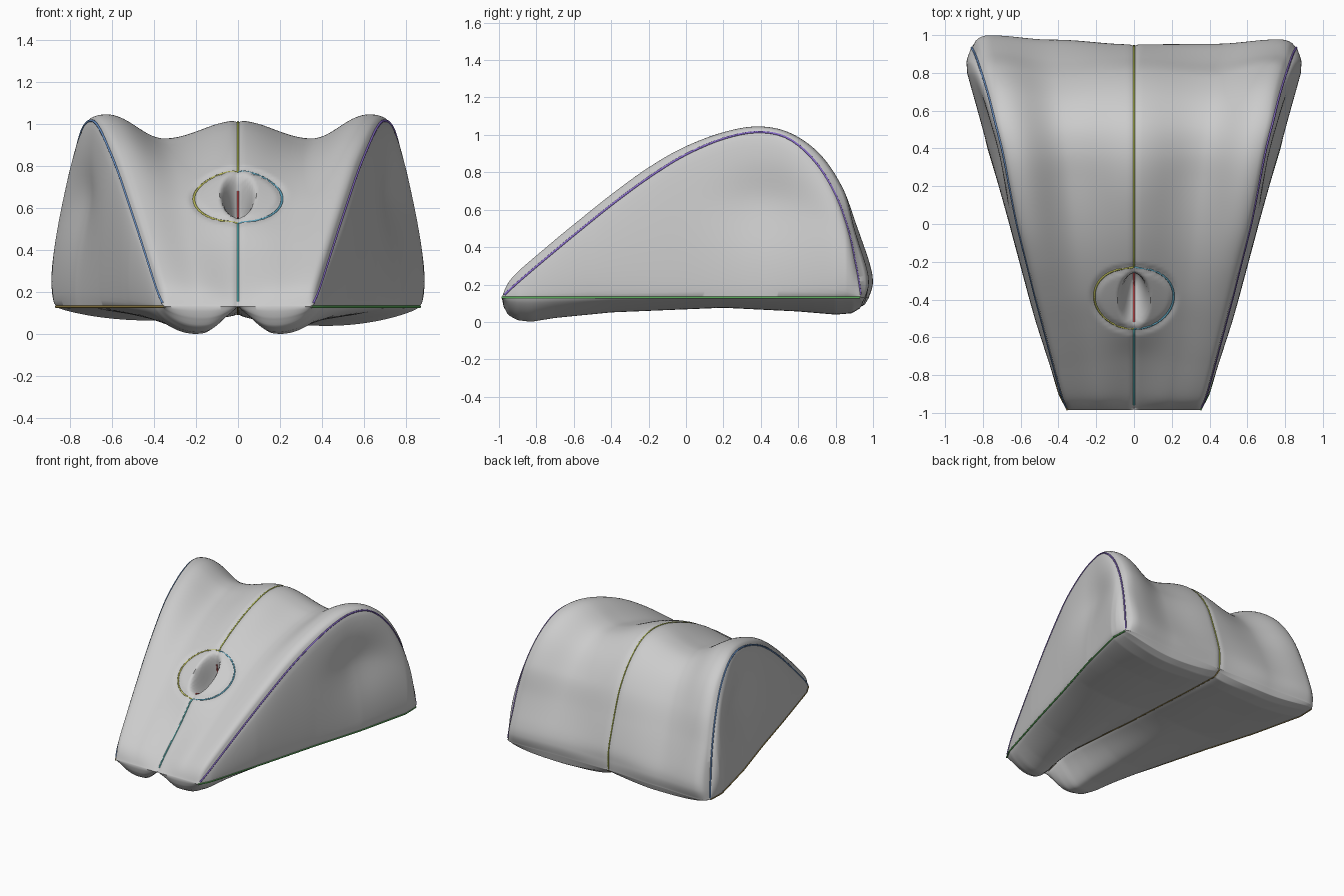
import bpy, bmesh, math
from mathutils import Vector

if "Cube" in bpy.data.objects:
    bpy.data.objects.remove(bpy.data.objects["Cube"])

# Rows along the upper panel, front to back:
# half width, y, z, edge puff, centre puff, valley puff
ROWS = [
    (.35, -.985, .13, 0, 0, 0), (.385, -.90, .21, .04, .01, .03),
    (.44, -.70, .38, .045, .015, .025), (.485, -.53, .52, .045, .037, .02),
    (.53, -.36, .655, .045, .037, .01), (.575, -.18, .785, .045, .03, -.015),
    (.62, 0, .895, .04, .015, -.05), (.66, .2, .98, .033, .005, -.08),
    (.695, .38, 1.015, .03, 0, -.085), (.735, .54, .985, .03, 0, -.075),
    (.77, .68, .87, .045, .01, -.045), (.803, .79, .70, .05, .02, -.02),
    (.828, .865, .5, .05, .02, .005), (.845, .908, .3, .075, .035, .045),
    (.855, .926, .2, .074, .025, .05), (.86, .935, .13, .045, .01, .03)]
BACK = ROWS[-1][1]
BASE_WIDTH = [(-.985, .35), (-.9, .395), (-.4, .54), (0, .65), (.4, .77), (.8, .865), (BACK, .86)]
BOTTOM_PUFF = [(-.985, 0), (-.975, .05), (-.95, .095), (-.9, .122), (-.83, .131), (-.7, .11),
               (-.4, .08), (.2, .055), (.6, .075), (.8, .092), (.88, .085), (.92, .06), (BACK, 0)]
BOTTOM_CENTRE = [(-.985, 0), (-.93, -.01), (-.8, -.055), (-.6, -.05), (0, -.005), (.6, .025),
                 (.88, .035), (BACK, 0)]
NS, NU, NV = 150, 96, 24
BASE_Z = .13
HOLE_Y = -.38


def row(s):
    """Catmull-Rom sample of the rows, s in 0..1"""
    n = len(ROWS) - 1
    i = min(int(s * n), n - 1)
    t = s * n - i
    p = [ROWS[max(0, min(n, i + k))] for k in (-1, 0, 1, 2)]
    return [.5 * (2 * b + (c - a) * t + (2 * a - 5 * b + 4 * c - d) * t * t
                  + (3 * b - a - 3 * c + d) * t ** 3) for a, b, c, d in zip(*p)]


def lookup(table, y):
    for (y0, a), (y1, b) in zip(table, table[1:]):
        if y <= y1:
            t = max(0, (y - y0) / (y1 - y0))
            return a + (b - a) * t
    return table[-1][1]


def smooth(t):
    t = max(0, min(1, t))
    return t * t * (3 - 2 * t)


def top(s, u):
    """Upper panel: quilted across its width, with the sunken opening"""
    w, y, z, edge, centre, valley = row(s)
    a, b = row(max(0, s - .004)), row(min(1, s + .004))
    tangent = Vector((0, b[1] - a[1], b[2] - a[2])).normalized()
    normal = Vector((0, -tangent.z, tangent.y))
    k = abs(u)
    if u > 0:  # the right side is a little flatter at the back
        flat = .022 * smooth((y - .8) / .1)
        edge, valley = edge - flat, valley - flat
    if k < .5:
        d = valley + (centre - valley) * (1 + math.cos(2 * math.pi * k)) / 2
    elif k < .9:
        d = valley + (edge - valley) * (1 - math.cos(math.pi * (k - .5) / .4)) / 2
    else:
        d = edge * math.sqrt(max(0, 1 - ((k - .9) / .1) ** 2))
    x = w * u
    if 0 < s < 1:
        d -= .008 * math.exp(-(x / .015) ** 2)
    ring = math.hypot(x / .21, (y - HOLE_Y) / .16)
    if z > .2 and y < .2:
        d -= .012 * math.exp(-((ring - 1) / .08) ** 2)
        slit = math.hypot(x / .09, (y - HOLE_Y) / .15)
        d -= .2 * smooth((1.0 - slit) / .85)
    return Vector((x, y, z)) + normal * d


def side(s, v, sign):
    """Side panel from base seam (v=0) to upper seam (v=1)"""
    w, y, z = row(s)[:3]
    base = lookup(BASE_WIDTH, y)
    pz = BASE_Z + (z - BASE_Z) * v
    height = min(1, max(0, z - BASE_Z) / .4)
    puff = (.022 + .018 * smooth((y - .3) / .5)) * height * (4 * v * (1 - v)) ** .6
    dent = .045 * math.exp(-((y - .45) / .26) ** 2 - ((pz - .66) / .24) ** 2) * smooth((1 - v) / .45)
    return Vector((sign * (base + (w - base) * v + puff - dent), y, pz))


def bottom(s, u):
    """Underside with a lobe either side of the centre seam"""
    if s == 1:
        return top(1, u)
    y = row(s)[1]
    inner = smooth(abs(u) / .4)
    lobe = .8 * abs(math.sin(math.pi * u)) ** .7 + .2 * (1 - u ** 4) * inner
    if u < 0:  # left lobe is shallower towards the back
        lobe *= 1 - .28 * smooth((y + .5) / .8)
    drop = lookup(BOTTOM_PUFF, y) * lobe + lookup(BOTTOM_CENTRE, y) * (1 - inner)
    back = (top(1, u).y - BACK) * smooth((y - .8) / (BACK - .8))
    return Vector((lookup(BASE_WIDTH, y) * u, y + back, BASE_Z - drop))


def add_grid(bm, fn, params):
    grid = [[bm.verts.new(fn(i / NS, p)) for p in params] for i in range(NS + 1)]
    for r0, r1 in zip(grid, grid[1:]):
        for j in range(len(params) - 1):
            bm.faces.new((r0[j], r0[j + 1], r1[j + 1], r1[j]))


# Cushion body
bm = bmesh.new()
across = [2 * j / NU - 1 for j in range(NU + 1)]
upward = [j / NV for j in range(NV + 1)]
add_grid(bm, top, across)
add_grid(bm, bottom, across)
for sg in (-1, 1):
    add_grid(bm, lambda s, v, sg=sg: side(s, v, sg), upward)
bmesh.ops.remove_doubles(bm, verts=bm.verts, dist=.0008)
bmesh.ops.recalc_face_normals(bm, faces=bm.faces)
mesh = bpy.data.meshes.new("cushion_body")
bm.to_mesh(mesh)
bm.free()
body = bpy.data.objects.new("cushion_body", mesh)
bpy.context.collection.objects.link(body)
bpy.context.view_layer.objects.active = body
body.select_set(True)
bpy.ops.object.shade_smooth_by_angle(angle=math.radians(50))


# Coloured seam threads
def seam(name, points, color):
    cu = bpy.data.curves.new(name, 'CURVE')
    cu.dimensions = '3D'
    cu.bevel_depth = .006
    cu.bevel_resolution = 1
    sp = cu.splines.new('POLY')
    sp.points.add(len(points) - 1)
    for p, co in zip(sp.points, points):
        p.co = (*co, 1)
    mat = bpy.data.materials.new(name)
    mat.diffuse_color = (*color, 1)
    mat.use_nodes = True
    mat.node_tree.nodes["Principled BSDF"].inputs["Base Color"].default_value = mat.diffuse_color
    cu.materials.append(mat)
    bpy.context.collection.objects.link(bpy.data.objects.new(name, cu))


def s_at(y):
    lo, hi = 0, 1
    for _ in range(30):
        mid = (lo + hi) / 2
        lo, hi = (mid, hi) if row(mid)[1] < y else (lo, mid)
    return lo


def span(a, b, n=60):
    return [a + (b - a) * i / n for i in range(n + 1)]


def ring_point(a):
    s = s_at(HOLE_Y + .16 * math.sin(a))
    return top(s, .21 * math.cos(a) / row(s)[0])


BLUE, PURPLE, GREEN = (.15, .3, .6), (.25, .15, .6), (.1, .4, .1)
OLIVE, TEAL, RED, BROWN = (.4, .45, .08), (.1, .45, .45), (.6, .08, .08), (.3, .22, .06)
seam("left_upper_seam", [side(s, 1, -1) for s in span(.02, .98)], BLUE)
seam("right_upper_seam", [side(s, 1, 1) for s in span(.02, .98)], PURPLE)
seam("left_base_seam", [side(s, 0, -1) for s in span(0, .95)], BROWN)
seam("right_base_seam", [side(s, 0, 1) for s in span(0, .95)], GREEN)
seam("centre_back_seam", [top(s, 0) for s in span(s_at(HOLE_Y + .16), .99)], OLIVE)
seam("centre_front_seam", [top(s, 0) for s in span(.03, s_at(HOLE_Y - .16))], TEAL)
seam("opening_seam_left", [ring_point(a) for a in span(math.pi / 2, 1.5 * math.pi, 32)], (.5, .5, .1))
seam("opening_seam_right", [ring_point(a) for a in span(-math.pi / 2, math.pi / 2, 32)], (.12, .4, .55))
seam("opening_inner_seam", [top(s, 0) for s in span(s_at(HOLE_Y - .13), s_at(HOLE_Y + .1), 24)], RED)
seam("underside_seam", [bottom(s, 0) for s in span(.04, .98)], BROWN)
